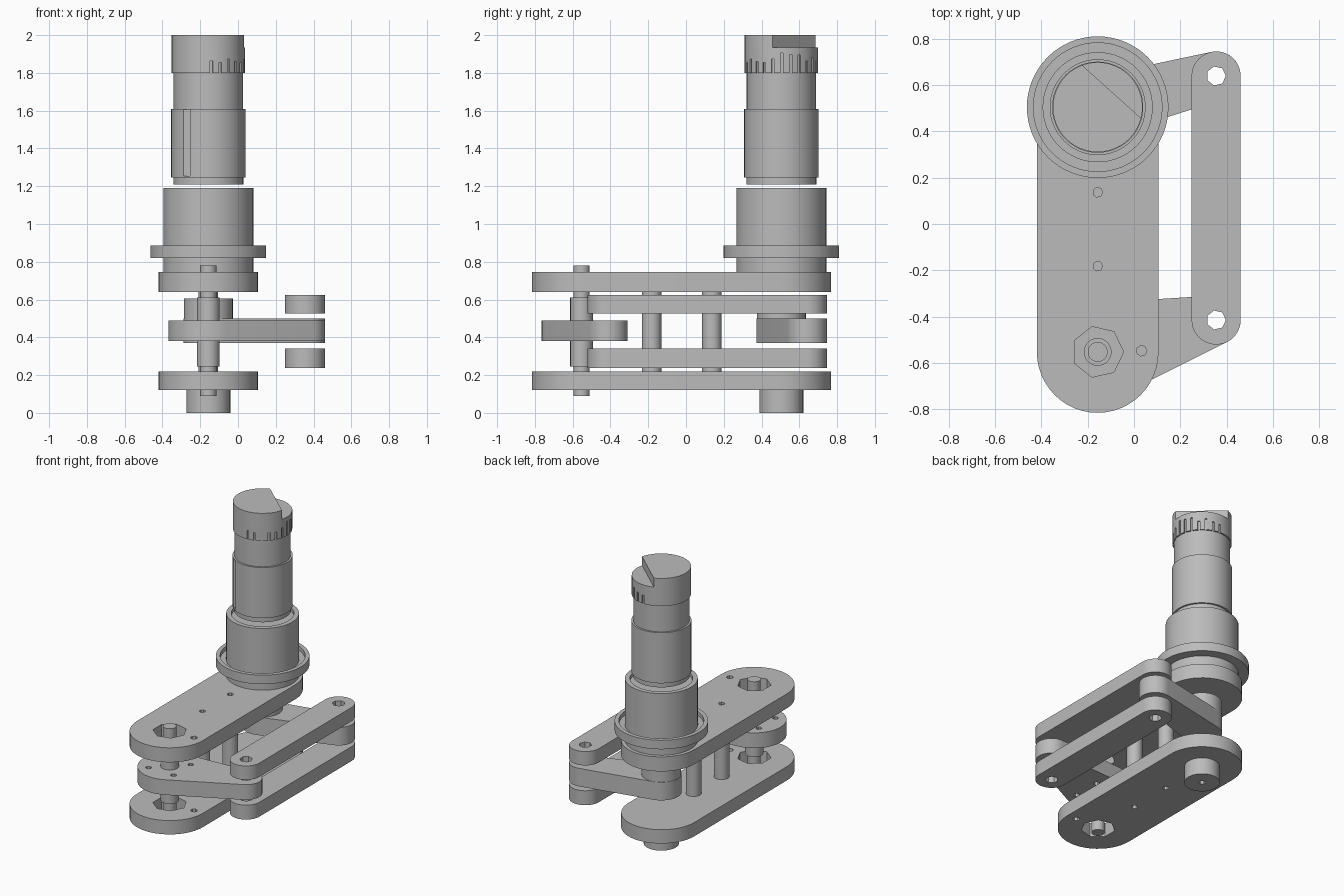
import bpy, bmesh, math, random
from mathutils import Matrix, Vector

if "Cube" in bpy.data.objects:
    bpy.data.objects.remove(bpy.data.objects["Cube"])
random.seed(4)

grey = bpy.data.materials.new("plain grey")
grey.use_nodes = True
grey.diffuse_color = (0.5, 0.5, 0.5, 1)
grey.node_tree.nodes["Principled BSDF"].inputs["Base Color"].default_value = (0.5, 0.5, 0.5, 1)

CX = -0.157                      # shared axis of the long plates
FRONT = (CX, -0.553)             # front pivot
BACK = (CX, 0.505)               # rear pivot, under the tower
BAR_F, BAR_B = (0.355, -0.415), (0.355, 0.64)
POSTS = [(CX, -0.182), (CX, 0.137)]


def add(name, bm):
    """Turn a bmesh into a grey object with smooth rounds and sharp edges."""
    bmesh.ops.remove_doubles(bm, verts=bm.verts, dist=1e-5)
    bmesh.ops.recalc_face_normals(bm, faces=bm.faces)
    mesh = bpy.data.meshes.new(name)
    bm.to_mesh(mesh)
    bm.free()
    mesh.materials.clear()
    mesh.materials.append(grey)
    ob = bpy.data.objects.new(name, mesh)
    bpy.context.collection.objects.link(ob)
    smooth(ob)
    return ob


def smooth(ob):
    bpy.ops.object.select_all(action='DESELECT')
    ob.select_set(True)
    bpy.context.view_layer.objects.active = ob
    bpy.ops.object.shade_smooth_by_angle(angle=math.radians(30))


def ring(c, r, n):
    return [(c[0] + r * math.cos(math.tau * i / n),
             c[1] + r * math.sin(math.tau * i / n)) for i in range(n)]


def capsule(a, ra, b, rb, n=24):
    """Outline wrapped around two circles."""
    d = Vector(b) - Vector(a)
    ang = math.atan2(d.y, d.x)
    beta = math.acos((ra - rb) / d.length)
    pts = []
    for c, r, s, e in ((b, rb, ang - beta, ang + beta),
                       (a, ra, ang + beta, ang + math.tau - beta)):
        for i in range(n + 1):
            t = s + (e - s) * i / n
            pts.append((c[0] + r * math.cos(t), c[1] + r * math.sin(t)))
    return pts


def plate(name, outline, holes, z0, z1):
    """Flat plate with through holes, filled from closed outlines."""
    cu = bpy.data.curves.new(name, 'CURVE')
    cu.dimensions = '2D'
    cu.fill_mode = 'BOTH'
    cu.extrude = (z1 - z0) / 2
    for pts in [outline] + holes:
        sp = cu.splines.new('POLY')
        sp.points.add(len(pts) - 1)
        for p, co in zip(sp.points, pts):
            p.co = (co[0], co[1], 0, 1)
        sp.use_cyclic_u = True
    tmp = bpy.data.objects.new(name + "_outline", cu)
    bpy.context.collection.objects.link(tmp)
    bpy.context.view_layer.update()
    mesh = bpy.data.meshes.new_from_object(
        tmp.evaluated_get(bpy.context.evaluated_depsgraph_get()))
    bm = bmesh.new()
    bm.from_mesh(mesh)
    bmesh.ops.translate(bm, verts=bm.verts, vec=(0, 0, (z0 + z1) / 2))
    bpy.data.objects.remove(tmp)
    bpy.data.curves.remove(cu)
    bpy.data.meshes.remove(mesh)
    return add(name, bm)


def lathe(name, c, profile, steps=48):
    """Spin a (radius, height) profile around a vertical axis."""
    bm = bmesh.new()
    vs = [bm.verts.new((c[0] + r, c[1], z)) for r, z in profile]
    es = [bm.edges.new(p) for p in zip(vs, vs[1:])]
    bmesh.ops.spin(bm, geom=vs + es, cent=(c[0], c[1], 0), axis=(0, 0, 1),
                   angle=math.tau, steps=steps)
    return add(name, bm)


def rod(name, c, r, z0, z1, steps=32):
    return lathe(name, c, [(0, z0), (r, z0), (r, z1), (0, z1)], steps)


def box(bm, loc, size, angle=0):
    m = Matrix.Translation(loc) @ Matrix.Rotation(angle, 4, 'Z') @ Matrix.Diagonal((*size, 1))
    bmesh.ops.create_cube(bm, size=1, matrix=m)


def cut(ob, bm):
    cutter = add("cutter", bm)
    cutter.hide_render = True
    mod = ob.modifiers.new("cut", 'BOOLEAN')
    mod.operation = 'DIFFERENCE'
    mod.solver = 'EXACT'
    mod.object = cutter
    bpy.ops.object.select_all(action='DESELECT')
    bpy.context.view_layer.objects.active = ob
    ob.select_set(True)
    bpy.ops.object.modifier_apply(modifier=mod.name)
    bpy.data.objects.remove(cutter)
    smooth(ob)


# Long main plates with pivot opening and screw holes
for name, z0, z1 in (("lower_plate", 0.12, 0.22), ("upper_plate", 0.64, 0.745)):
    holes = [ring(FRONT, 0.112, 7), ring((0.033, -0.548), 0.023, 7)]
    holes += [ring(p, 0.021, 7) for p in POSTS]
    plate(name, capsule(FRONT, 0.263, BACK, 0.263), holes, z0, z1)

# Parallel side bars
for name, z0, z1 in (("lower_side_bar", 0.238, 0.342), ("upper_side_bar", 0.525, 0.625)):
    plate(name, capsule(BAR_F, 0.106, BAR_B, 0.106),
          [ring(BAR_F, 0.042, 7), ring(BAR_B, 0.042, 7)], z0, z1)

# Front and rear link arms
front_holes = [ring((FRONT[0] + 0.14 * math.cos(a), FRONT[1] + 0.14 * math.sin(a)), 0.02, 7)
               for a in (0.8, 2.4, 3.9, 5.5)]
plate("front_link", capsule(FRONT, 0.212, BAR_F, 0.106),
      front_holes + [ring(BAR_F, 0.042, 7)], 0.38, 0.49)
plate("rear_link", capsule(BACK, 0.132, BAR_B, 0.106),
      [ring(BAR_B, 0.042, 7)], 0.37, 0.5)
rod("rear_hub", BACK, 0.13, 0.372, 0.605)

# Front pivot pin with its thicker sleeve
lathe("front_pin", FRONT, [(0, 0.09), (0.043, 0.09), (0.043, 0.245), (0.06, 0.245),
                           (0.06, 0.61), (0.043, 0.61), (0.043, 0.78), (0, 0.78)], 24)

# Spacer posts between the main plates
for i, p in enumerate(POSTS):
    rod("spacer_post_%d" % (i + 1), p, 0.052, 0.22, 0.64, 16)

# Foot below the rear pivot
plate("foot", ring(BACK, 0.116, 32), [ring(BACK, 0.022, 7)], 0, 0.12)

# Flanged housing carrying the tower
lathe("housing", BACK, [(0, 0.745), (0.238, 0.745), (0.238, 0.82), (0.306, 0.82),
                        (0.306, 0.885), (0.278, 0.885), (0.278, 0.855), (0.238, 0.855),
                        (0.238, 1.19), (0.205, 1.19), (0.205, 1.165), (0, 1.165)], 64)

# Tower barrel with a shallow slot down the front
barrel = lathe("tower_barrel", BACK, [(0, 1.21), (0.185, 1.21), (0.185, 1.245), (0.197, 1.245),
                                      (0.197, 1.61), (0, 1.61)])
bm = bmesh.new()
box(bm, (-0.277, 0.325, 1.43), (0.045, 0.07, 0.35))
cut(barrel, bm)
rod("tower_neck", BACK, 0.184, 1.61, 1.8, 48)

# Tower cap: stepped down behind a slanting chord, with narrow slits round the edge
cap = rod("tower_cap", BACK, 0.194, 1.8, 2.0, 48)
a = math.radians(48)
bm = bmesh.new()
box(bm, (BACK[0] + 0.24 * math.cos(a), BACK[1] + 0.24 * math.sin(a), 2.035), (0.3, 0.6, 0.2), a)
cut(cap, bm)
bm = bmesh.new()
for i in range(13):
    t = math.radians(-85 + 14.3 * i)
    h = random.uniform(0.06, 0.12)
    box(bm, (BACK[0] + 0.2 * math.cos(t), BACK[1] + 0.2 * math.sin(t), 1.79 + h / 2),
        (0.03, 0.014, h), t)
cut(cap, bm)
